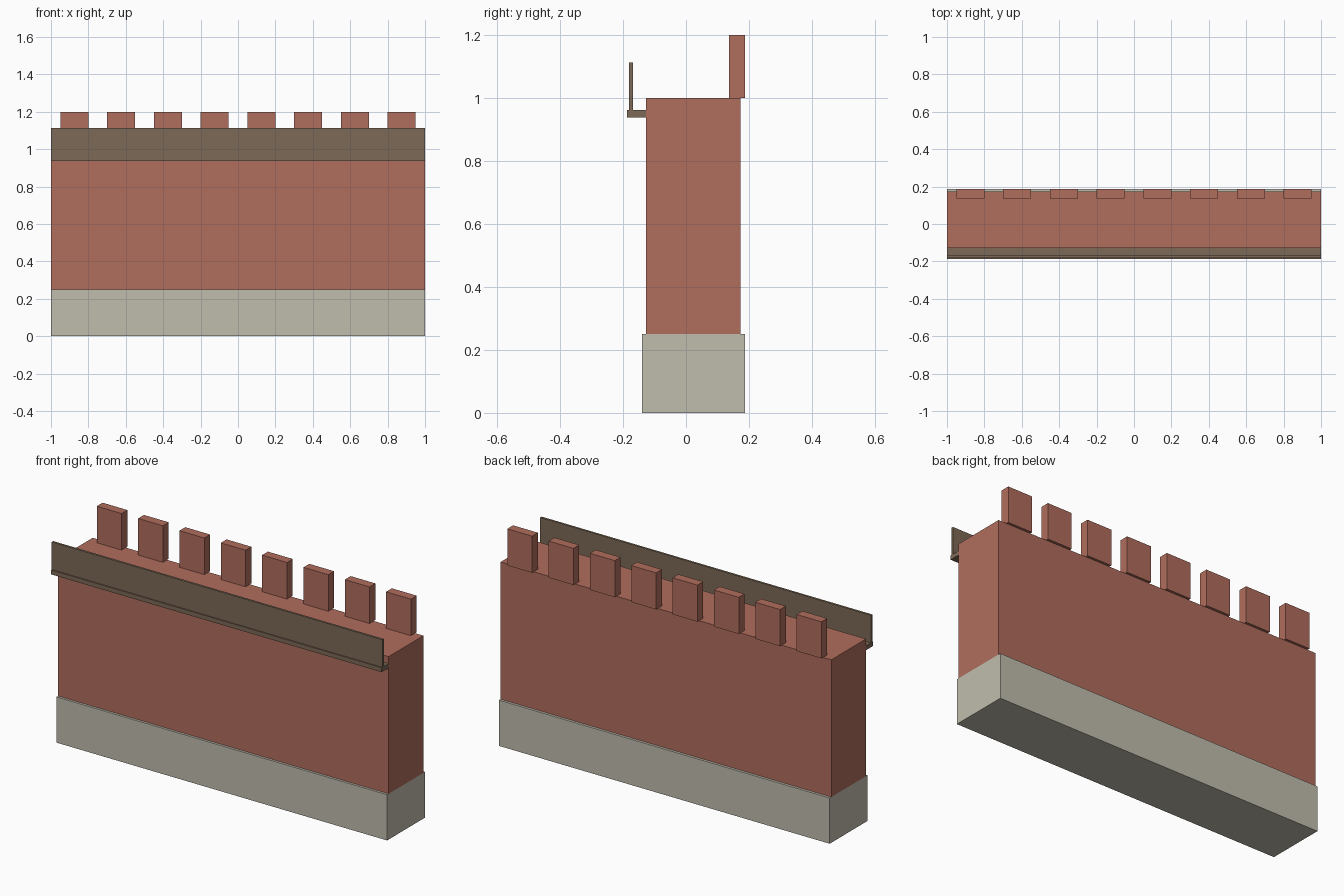
import bpy

if "Cube" in bpy.data.objects:
    bpy.data.objects.remove(bpy.data.objects["Cube"])


def material(name, color):
    m = bpy.data.materials.new(name)
    m.diffuse_color = (*color, 1.0)
    m.use_nodes = True
    m.node_tree.nodes["Principled BSDF"].inputs["Base Color"].default_value = m.diffuse_color
    return m


def box(name, x, y, z, mat):
    """Box spanning the (min, max) ranges given for each axis."""
    bpy.ops.mesh.primitive_cube_add(
        size=1, location=[(r[0] + r[1]) / 2 for r in (x, y, z)])
    ob = bpy.context.object
    ob.name = name
    ob.scale = [r[1] - r[0] for r in (x, y, z)]
    bpy.ops.object.transform_apply(location=False, rotation=False, scale=True)
    ob.data.materials.append(mat)
    return ob


brick = material("red_brick", (0.434, 0.153, 0.107))
stone = material("pale_stone", (0.527, 0.503, 0.423))
wood = material("brown_wood", (0.205, 0.144, 0.095))

LENGTH = (-1.0, 1.0)

# Stone footing and brick wall
box("stone_base", LENGTH, (-0.14, 0.187), (0.0, 0.25), stone)
box("brick_wall", LENGTH, (-0.127, 0.173), (0.25, 1.0), brick)

# Row of merlons overhanging the back edge
for i in range(8):
    x0 = -0.95 + 0.25 * i
    box(f"merlon_{i + 1}", (x0, x0 + 0.15), (0.137, 0.187), (1.0, 1.2), brick)

# Wooden walkway on the front with its thin parapet board
box("walkway_floor", LENGTH, (-0.187, -0.127), (0.938, 0.962), wood)
box("walkway_board", LENGTH, (-0.181, -0.169), (0.962, 1.113), wood)
